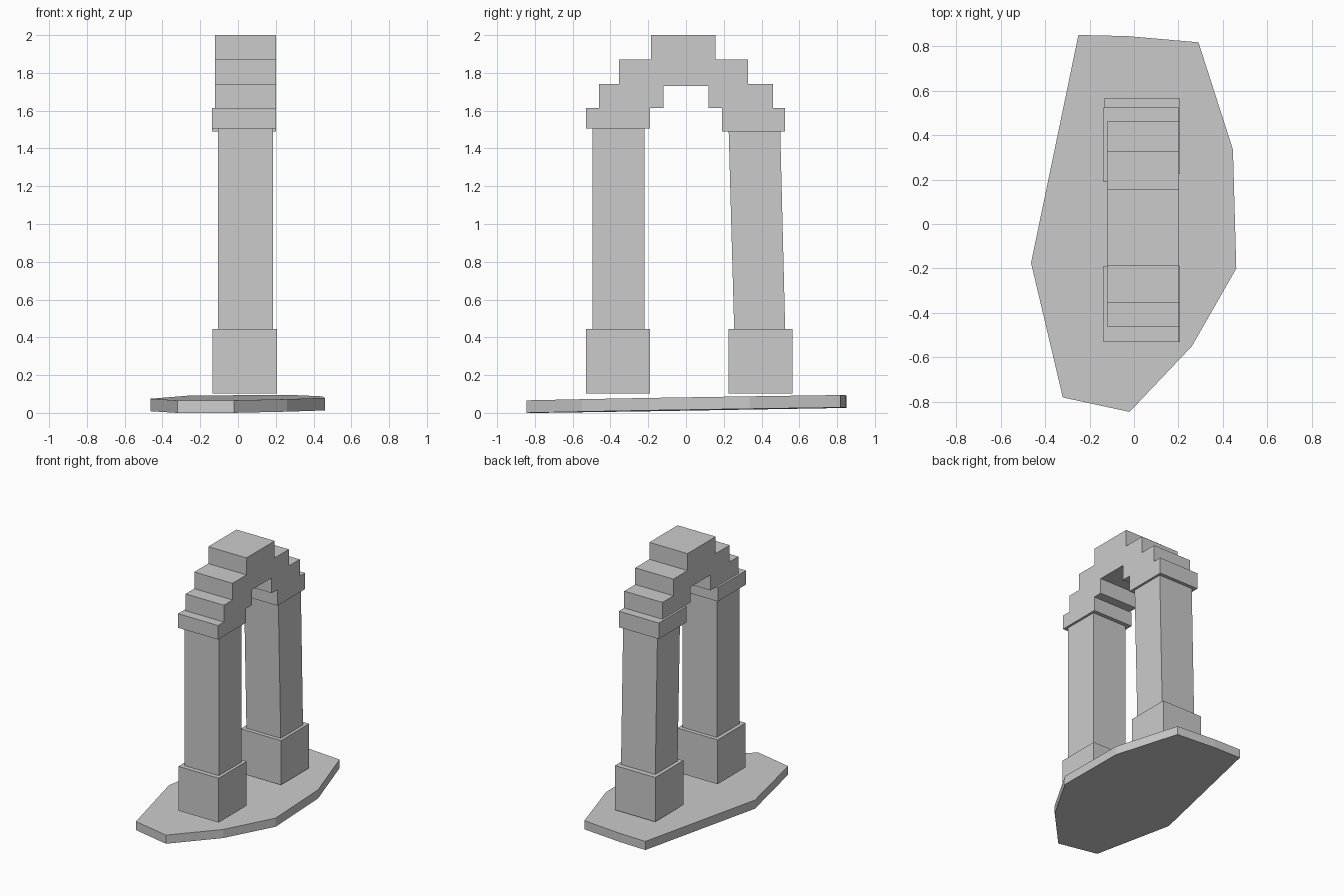
import bpy

if "Cube" in bpy.data.objects:
    bpy.data.objects.remove(bpy.data.objects["Cube"])


def prism(name, lower, upper):
    """Closed solid from two matching rings of points."""
    n = len(lower)
    faces = [tuple(reversed(range(n))), tuple(range(n, 2 * n))]
    faces += [(i, (i + 1) % n, n + (i + 1) % n, n + i) for i in range(n)]
    mesh = bpy.data.meshes.new(name)
    mesh.from_pydata(lower + upper, [], faces)
    ob = bpy.data.objects.new(name, mesh)
    bpy.context.collection.objects.link(ob)
    return ob


def rect(x0, x1, y0, y1, z):
    return [(x0, y0, z), (x1, y0, z), (x1, y1, z), (x0, y1, z)]


def block(name, x, y, z, top_y=None):
    """Box; top_y lets the top lean away from the base."""
    return prism(name, rect(*x, *y, z[0]), rect(*x, *(top_y or y), z[1]))


# Irregular, slightly tilted ground slab
outline = [(-0.02, -0.845), (0.26, -0.55), (0.46, -0.2), (0.445, 0.335),
           (0.29, 0.817), (-0.03, 0.845), (-0.25, 0.85), (-0.463, -0.175),
           (-0.32, -0.78)]


def slab_ring(height):
    return [(x, y, height + 0.016 * y + 0.005 * x) for x, y in outline]


prism("ground_slab", slab_ring(0.014), slab_ring(0.08))

# Pillars: plinth, shaft and capital; the back shaft leans inwards
pillars = [
    ("front", (-0.53, -0.19), (-0.495, -0.22), (-0.495, -0.22), (-0.53, -0.19), 1.505),
    ("back", (0.225, 0.565), (0.255, 0.525), (0.226, 0.499), (0.19, 0.525), 1.49),
]
for side, plinth, foot, head, cap, cap_z in pillars:
    block(side + "_plinth", (-0.135, 0.207), plinth, (0.103, 0.443))
    block(side + "_shaft", (-0.107, 0.184), foot, (0.443, cap_z), head)
    block(side + "_capital", (-0.138, 0.202), cap, (cap_z, 1.613))

# Stepped arch, extruded from its side profile
profile = [(-0.46, 1.613), (-0.12, 1.613), (-0.12, 1.73), (0.12, 1.73),
           (0.12, 1.613), (0.46, 1.613), (0.46, 1.742), (0.327, 1.742),
           (0.327, 1.87), (0.156, 1.87), (0.156, 2.0), (-0.186, 2.0),
           (-0.186, 1.87), (-0.355, 1.87), (-0.355, 1.742), (-0.46, 1.742)]
prism("stepped_arch", [(-0.122, y, z) for y, z in profile],
      [(0.202, y, z) for y, z in profile])
